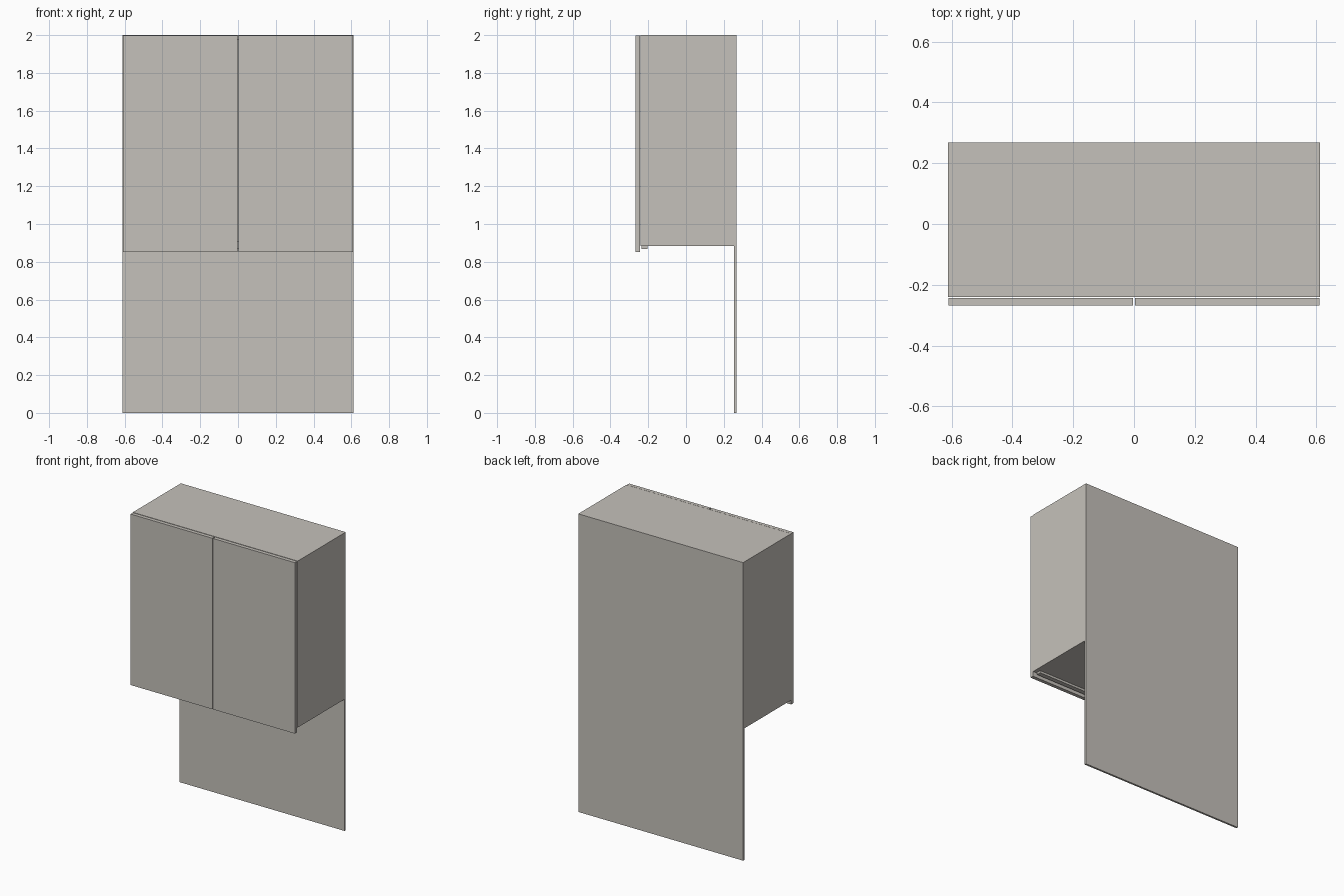
import bpy
import bmesh
from mathutils import Vector

cube = bpy.data.objects.get("Cube")
if cube:
    bpy.data.objects.remove(cube, do_unlink=True)

# Single warm grey finish
finish = bpy.data.materials.new("warm_grey")
finish.use_nodes = True
colour = (0.56, 0.535, 0.495, 1)
finish.diffuse_color = colour
finish.node_tree.nodes["Principled BSDF"].inputs["Base Color"].default_value = colour


def panel(name, x, y, z):
    """Flat board spanning the given (low, high) ranges."""
    low, high = (Vector(c) for c in zip(x, y, z))
    bm = bmesh.new()
    bmesh.ops.create_cube(bm, size=1)
    bmesh.ops.scale(bm, vec=high - low, verts=bm.verts)
    mesh = bpy.data.meshes.new(name)
    bm.to_mesh(mesh)
    bm.free()
    mesh.materials.append(finish)
    obj = bpy.data.objects.new(name, mesh)
    obj.location = (low + high) / 2
    bpy.context.collection.objects.link(obj)
    return obj


W = 0.612        # half width
T = 0.027        # board thickness
FRONT, BACK = -0.241, 0.268
BASE, TOP = 0.883, 2.0
THIN = 0.013     # back boards
inner = (T - W, W - T)

# Side boards and doors, mirrored left and right
for side, s in (("left", 1), ("right", -1)):
    panel(side + "_side", sorted((s * (W - T), s * W)), (FRONT, BACK), (BASE, TOP))
    panel(side + "_door", sorted((s * 0.003, s * (W - 0.002))),
          (-BACK, FRONT - 0.003), (0.852, TOP - 0.001))

# Cabinet box between the sides
panel("top_board", inner, (FRONT, BACK), (TOP - T, TOP))
panel("bottom_board", inner, (FRONT, BACK), (BASE, BASE + T))
panel("back_board", inner, (BACK - THIN, BACK), (BASE + T, TOP - T))

# Rail under the front edge
panel("under_rail", inner, (-0.235, -0.204), (0.868, BASE))

# Wall panel hanging below the back
panel("wall_panel", (-W, W), (BACK - THIN, BACK), (0, BASE))
